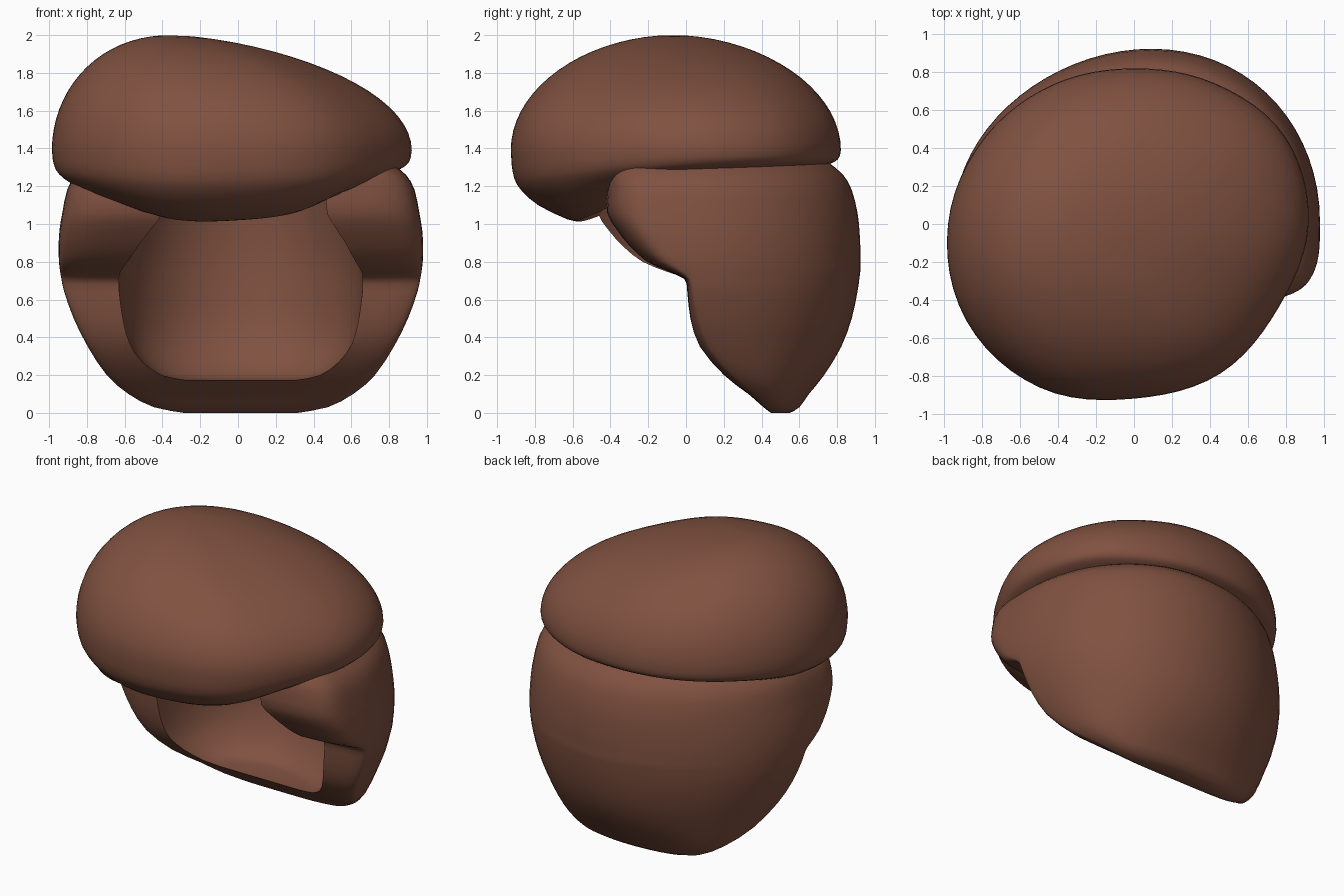
import bpy, bmesh, math

if "Cube" in bpy.data.objects:
    bpy.data.objects.remove(bpy.data.objects["Cube"])

brown = bpy.data.materials.new("reddish brown")
brown.diffuse_color = (0.215, 0.083, 0.052, 1)
brown.use_nodes = True
brown.node_tree.nodes["Principled BSDF"].inputs["Base Color"].default_value = brown.diffuse_color
N = 72


def loft(name, rings):
    """Skin a stack of closed rings and cap both ends."""
    bm = bmesh.new()
    vs = [[bm.verts.new(p) for p in r] for r in rings]
    n = len(rings[0])
    for a, b in zip(vs, vs[1:]):
        for i in range(n):
            j = (i + 1) % n
            bm.faces.new((a[i], a[j], b[j], b[i]))
    bm.faces.new(vs[0][::-1])
    bm.faces.new(vs[-1])
    bmesh.ops.recalc_face_normals(bm, faces=bm.faces)
    me = bpy.data.meshes.new(name)
    bm.to_mesh(me)
    bm.free()
    me.materials.append(brown)
    ob = bpy.data.objects.new(name, me)
    bpy.context.collection.objects.link(ob)
    return ob


def catmull(p0, p1, p2, p3, t):
    return 0.5 * (2 * p1 + (p2 - p0) * t + (2 * p0 - 5 * p1 + 4 * p2 - p3) * t * t
                  + (3 * p1 - p0 - 3 * p2 + p3) * t ** 3)


def around(values, a):
    """Smooth periodic lookup of values spaced evenly round the circle."""
    n = len(values)
    f = (a / (2 * math.pi) * n) % n
    i = int(f)
    return catmull(*[values[(i + k) % n] for k in (-1, 0, 1, 2)], f - i)


def refine(keys, steps=2):
    """Insert smooth in-between rows in a key table."""
    out = []
    for i in range(len(keys) - 1):
        q = [keys[max(0, min(len(keys) - 1, i + k))] for k in (-1, 0, 1, 2)]
        for s in range(steps):
            out.append([catmull(*c, s / steps) for c in zip(*q)])
    return out + [keys[-1]]


def section(z, w, yf, yc, yb, n, skew=0, cx=0.015):
    """Elliptical back half (fuller on the right by skew) and a front half of squareness n."""
    pts = []
    for i in range(N):
        a = 2 * math.pi * i / N
        c, s = math.cos(a), math.sin(a)
        if s >= 0:
            pts.append((cx + w * c, yc + (yb - yc) * s * (1 + skew * c), z))
        else:
            x = math.copysign(abs(c) ** (2 / n), c)
            pts.append((cx + w * x, yc - (yc - yf) * abs(s) ** (2 / n), z))
    return pts


def finish(ob, angle):
    bpy.ops.object.select_all(action='DESELECT')
    ob.select_set(True)
    bpy.context.view_layer.objects.active = ob
    for m in list(ob.modifiers):
        bpy.ops.object.modifier_apply(modifier=m.name)
    bpy.ops.object.shade_smooth_by_angle(angle=math.radians(angle))


# Top hair: lopsided dome with a fringe drooping at the front
radius = [.92, .92, .855, .82, .85, .91, .98, 1.02, .995, .92, .91, .88]
hem = [1.22, 1.255, 1.26, 1.27, 1.26, 1.23, 1.15, 1.09, 1.02, 1.02, 1.055, 1.15]
AX, AY, ZW = -0.35, -0.07, 1.39
angles = [2 * math.pi * i / N for i in range(N)]
rings = []
for k in range(1, 19):
    s = math.sin(k / 18 * math.pi / 2)
    ring = []
    for a in angles:
        r = around(radius, a)
        p = 1.85 - 0.3 * math.cos(a)
        ring.append((AX + (r * math.cos(a) - AX) * s, AY + (r * math.sin(a) - AY) * s,
                     ZW + 0.61 * math.sqrt(max(0, 1 - s ** p))))
    rings.append(ring)
# under-edge: fraction of radius, fraction of the drop to the hem
for f, d in refine([(.995, .2), (.98, .4), (.935, .58), (.84, .78), (.68, .97), (.61, 1)]):
    rings.append([(f * around(radius, a) * math.cos(a), f * around(radius, a) * math.sin(a),
                   ZW - d * (ZW - around(hem, a))) for a in angles])
# round hollow underneath
for r, z in ((.55, 1.25), (.51, 1.31), (.42, 1.36), (.2, 1.39)):
    rings.append([(r * math.cos(a), r * math.sin(a), z) for a in angles])
top = loft("top_hair", rings)
finish(top, 50)

# Back hair: rounded body with sideburns; rows are z, half width, front, centre, back
body_keys = [
    (0.0, .3, .45, .49, .55), (.03, .46, .41, .46, .6), (.1, .595, .33, .4, .65),
    (.2, .71, .2, .28, .73), (.35, .81, .07, .16, .82), (.5, .885, .02, .1, .875),
    (.64, .935, .005, .06, .905), (.71, .95, -.01, .04, .915), (.75, .957, -.1, .03, .92),
    (.8, .963, -.21, .02, .92), (.88, .965, -.3, .01, .92), (.97, .96, -.37, 0, .915),
    (1.06, .945, -.42, 0, .905), (1.18, .92, -.42, 0, .875), (1.26, .875, -.41, 0, .83),
    (1.32, .8, -.38, 0, .76)]
back = loft("back_hair", [section(*k, 5, .08) for k in refine(body_keys)])
# the left sideburn reaches a little further forward
for v in back.data.vertices:
    if v.co.x < 0 and v.co.y < 0:
        v.co.y *= 1.12

# Face opening: a round head hole above, narrowing to a bowl at the nape
cut_keys = [
    (.175, .3, -1.5, .25, .41), (.2, .42, -1.5, .22, .47), (.27, .52, -1.5, .15, .54),
    (.37, .59, -1.5, .1, .595), (.5, .625, -1.5, .05, .635), (.65, .645, -1.5, 0, .65)]
rows = [section(*k, 10) for k in refine(cut_keys)]
rows += [section(z, w, -.66, 0, b, 2)
         for z, w, b in ((.74, .645, .66), (.9, .63, .66), (1.05, .59, .65), (1.5, .57, .6))]
cutter = loft("face_opening_cutter", rows)
cutter.hide_render = True
mod = back.modifiers.new("face opening", 'BOOLEAN')
mod.operation = 'DIFFERENCE'
mod.solver = 'EXACT'
mod.object = cutter
finish(back, 45)
bpy.data.objects.remove(cutter)
